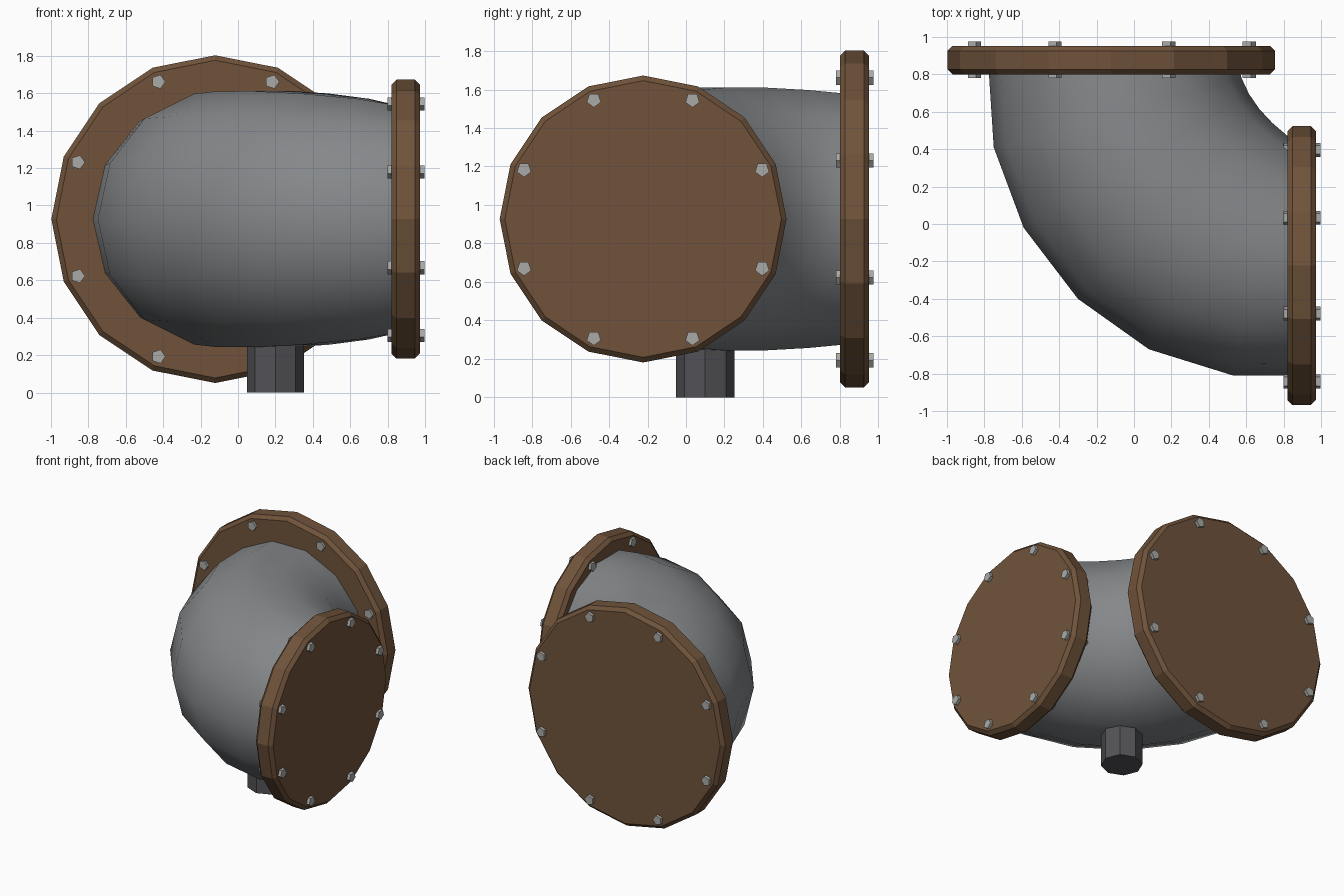
import bpy, bmesh, math
from mathutils import Vector, Matrix

if "Cube" in bpy.data.objects:
    bpy.data.objects.remove(bpy.data.objects["Cube"])

ZC = 0.927


def mat(name, rgb):
    m = bpy.data.materials.new(name)
    m.diffuse_color = (*rgb, 1)
    m.use_nodes = True
    m.node_tree.nodes["Principled BSDF"].inputs["Base Color"].default_value = m.diffuse_color
    return m


BROWN = mat("rust_brown", (0.16, 0.086, 0.043))
GREY = mat("pipe_grey", (0.235, 0.245, 0.255))
DARK = mat("dark_steel", (0.085, 0.085, 0.095))
LIGHT = mat("bolt_grey", (0.40, 0.40, 0.39))


def loft(name, rings, material):
    """Skin a list of equal-sized point rings and cap both ends."""
    bm = bmesh.new()
    vs = [[bm.verts.new(p) for p in r] for r in rings]
    n = len(vs[0])
    for a, b in zip(vs, vs[1:]):
        for i in range(n):
            j = (i + 1) % n
            bm.faces.new((a[i], a[j], b[j], b[i]))
    bm.faces.new(vs[0][::-1])
    bm.faces.new(vs[-1])
    bmesh.ops.recalc_face_normals(bm, faces=bm.faces)
    me = bpy.data.meshes.new(name)
    bm.to_mesh(me)
    bm.free()
    me.materials.append(material)
    ob = bpy.data.objects.new(name, me)
    bpy.context.collection.objects.link(ob)
    return ob


def turned(name, sides, profile, matrix, material):
    """Prism along local z from (radius, height) pairs, placed by a matrix."""
    rings = [[matrix @ Vector((r * math.cos(t), r * math.sin(t), h))
              for t in (2 * math.pi * i / sides for i in range(sides))]
             for r, h in profile]
    return loft(name, rings, material)


# Elbow: rings spanned between outer and inner points of the bend
outer = [(-0.78, 0.87), (-0.75, 0.41), (-0.59, -0.02), (-0.30, -0.40),
         (0.08, -0.67), (0.53, -0.81), (0.87, -0.81)]
inner = [(0.55, 0.87), (0.575, 0.78), (0.615, 0.695), (0.67, 0.615),
         (0.74, 0.54), (0.81, 0.48), (0.87, 0.43)]
rings = []
for (ox, oy), (ix, iy) in zip(outer, inner):
    o, i = Vector((ox, oy, ZC)), Vector((ix, iy, ZC))
    c, u = (o + i) / 2, (o - i) / 2
    up = Vector((0, 0, u.length))
    rings.append([c + u * math.cos(t) + up * math.sin(t)
                  for t in (2 * math.pi * k / 14 for k in range(14))])
elbow = loft("elbow_pipe", rings, GREY)
bpy.context.view_layer.objects.active = elbow
elbow.select_set(True)
bpy.ops.object.shade_smooth_by_angle(angle=math.radians(40))

# Flanges with chamfered rims, each with a circle of eight through bolts
back = Matrix.Translation((-0.122, 0.80, ZC)) @ Matrix.Rotation(-math.pi / 2, 4, 'X')
side = Matrix.Translation((0.82, -0.223, ZC)) @ Matrix.Rotation(math.pi / 2, 4, 'Y')
for label, m, r, bolt_r in (("back", back, 0.876, 0.795), ("side", side, 0.746, 0.67)):
    turned(label + "_flange", 16,
           [(r - 0.027, 0), (r, 0.027), (r, 0.125), (r - 0.027, 0.152)], m, BROWN)
    for k in range(8):
        a = math.radians(22.5 + 45 * k)
        place = m @ Matrix.Translation((bolt_r * math.cos(a), bolt_r * math.sin(a), 0))
        turned(f"{label}_bolt_{k + 1}", 5, [(0.039, -0.02), (0.039, 0.176)], place, LIGHT)

# Drain stub under the elbow
turned("drain_stub", 8, [(0.153, 0), (0.153, 0.40)],
       Matrix.Translation((0.2, 0.1, 0)), DARK)
